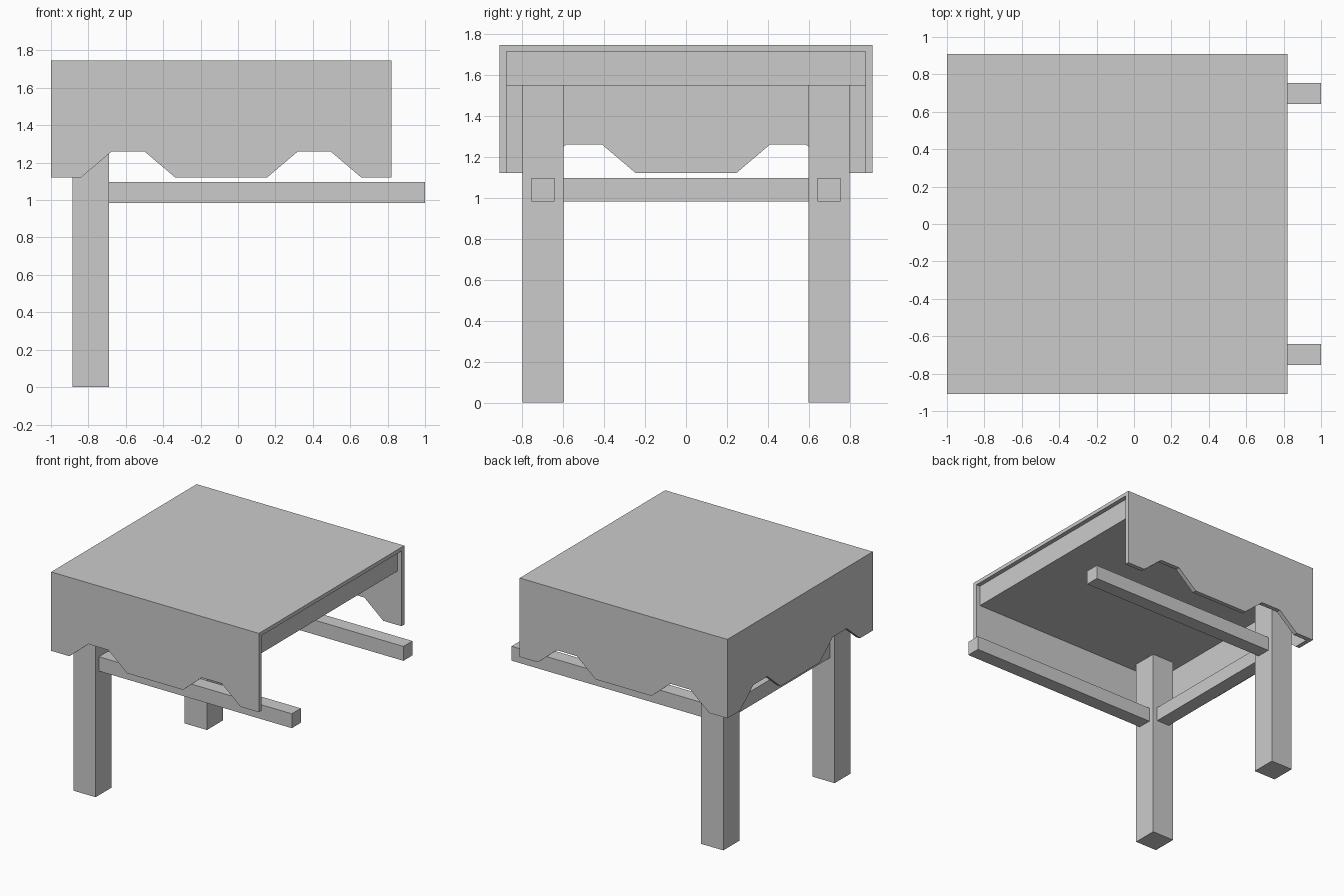
import bpy, bmesh
from mathutils import Matrix

if "Cube" in bpy.data.objects:
    bpy.data.objects.remove(bpy.data.objects["Cube"])

# main dimensions
X0, X1, HALF = -1.0, 0.82, 0.91          # cloth/top extents
MID = (X0 + X1) / 2
T = 0.035                                # panel thickness
Z_LOW, Z_ARCH, Z_SLAB, Z_TOP = 1.12, 1.26, 1.715, 1.745


def finish(name, bm):
    bmesh.ops.recalc_face_normals(bm, faces=bm.faces)
    mesh = bpy.data.meshes.new(name)
    bm.to_mesh(mesh)
    bm.free()
    obj = bpy.data.objects.new(name, mesh)
    bpy.context.collection.objects.link(obj)
    return obj


def box(name, x, y, z):
    bm = bmesh.new()
    bmesh.ops.create_cube(bm, size=1)
    for v in bm.verts:
        v.co = [a[0] if c < 0 else a[1] for c, a in zip(v.co, (x, y, z))]
    return finish(name, bm)


def skirt(name, half, matrix):
    """Notched panel drawn in XZ, extruded by T along +Y, then placed."""
    right = [(0.245, Z_LOW), (0.41, Z_ARCH), (0.585, Z_ARCH),
             (0.75, Z_LOW), (half, Z_LOW), (half, Z_SLAB)]
    pts = right + [(-u, z) for u, z in reversed(right)]
    bm = bmesh.new()
    face = bm.faces.new([bm.verts.new((u, 0, z)) for u, z in pts])
    ext = bmesh.ops.extrude_face_region(bm, geom=[face])
    for v in ext["geom"]:
        if isinstance(v, bmesh.types.BMVert):
            v.co.y += T
    bm.transform(matrix)
    return finish(name, bm)


# top slab and the thick core under it
box("table_top", (X0, X1), (-HALF, HALF), (Z_SLAB, Z_TOP))
box("top_core", (X0 + T, X1 - T), (-HALF + T, HALF - T), (1.547, Z_SLAB))

# notched skirt on three sides, open on the right
skirt("front_skirt", HALF, Matrix.Translation((MID, -HALF, 0)))
skirt("back_skirt", HALF, Matrix.Translation((MID, HALF - T, 0)))
skirt("left_skirt", HALF - T,
      Matrix.Translation((X0 + T, 0, 0)) @ Matrix.Rotation(1.5707963, 4, 'Z'))

# legs and long stretchers, mirrored front to back
for side, s in (("front", -1), ("back", 1)):
    box(side + "_leg", (-0.885, -0.69), sorted((0.597 * s, 0.797 * s)), (0, 1.547))
    box(side + "_stretcher", (-0.69, 1.0), sorted((0.642 * s, 0.755 * s)), (0.983, 1.097))

# cross stretcher between the legs
box("cross_stretcher", (-0.845, -0.73), (-0.597, 0.597), (0.983, 1.097))
